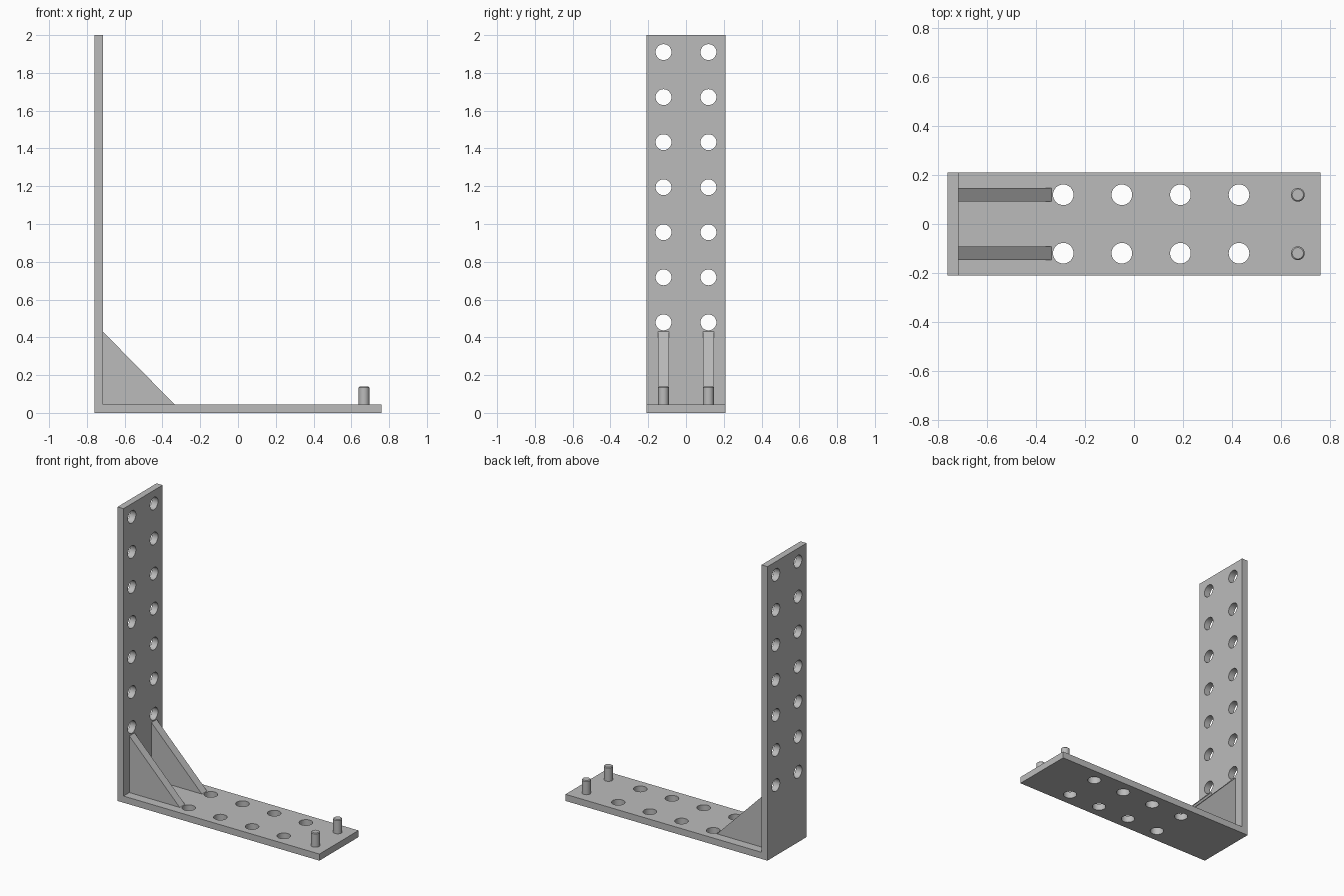
import bpy
import bmesh
from math import pi
from mathutils import Matrix, Vector

cube = bpy.data.objects.get("Cube")
if cube:
    bpy.data.objects.remove(cube, do_unlink=True)

grey = bpy.data.materials.new("plain grey")
grey.use_nodes = True
COLOUR = (0.5, 0.5, 0.5, 1)
grey.diffuse_color = COLOUR
grey.node_tree.nodes["Principled BSDF"].inputs["Base Color"].default_value = COLOUR

HALF_X, HALF_Y, HEIGHT, THICK = 0.76, 0.21, 2.0, 0.045
ROW_Y, HOLE_R, PITCH = 0.119, 0.042, 0.2385
WALL_X = -HALF_X + THICK


def finish(name, bm):
    bmesh.ops.recalc_face_normals(bm, faces=bm.faces)
    mesh = bpy.data.meshes.new(name)
    bm.to_mesh(mesh)
    bm.free()
    mesh.materials.append(grey)
    obj = bpy.data.objects.new(name, mesh)
    bpy.context.collection.objects.link(obj)
    return obj


def smooth(obj):
    bpy.ops.object.select_all(action='DESELECT')
    obj.select_set(True)
    bpy.context.view_layer.objects.active = obj
    bpy.ops.object.shade_smooth_by_angle(angle=pi / 6)


def prism(name, profile, y0, y1):
    """Extrude an (x, z) outline along y."""
    bm = bmesh.new()
    face = bm.faces.new([bm.verts.new((x, y0, z)) for x, z in profile])
    new = bmesh.ops.extrude_face_region(bm, geom=[face])["geom"]
    verts = [v for v in new if isinstance(v, bmesh.types.BMVert)]
    bmesh.ops.translate(bm, vec=(0, y1 - y0, 0), verts=verts)
    return finish(name, bm)


# L-shaped bracket: base plate and upright in one outline
bracket = prism("bracket", [(-HALF_X, 0), (HALF_X, 0), (HALF_X, THICK), (WALL_X, THICK),
                            (WALL_X, HEIGHT), (-HALF_X, HEIGHT)], -HALF_Y, HALF_Y)

# Two rows of round holes through both legs
bm = bmesh.new()
turn = Matrix.Rotation(pi / 2, 4, 'Y')
spots = []
for y in (-ROW_Y, ROW_Y):
    spots += [Matrix.Translation((-0.288 + i * PITCH, y, THICK / 2)) for i in range(4)]
    spots += [Matrix.Translation((-HALF_X + THICK / 2, y, 0.479 + i * PITCH)) @ turn
              for i in range(7)]
for spot in spots:
    bmesh.ops.create_cone(bm, cap_ends=True, segments=40, radius1=HOLE_R,
                          radius2=HOLE_R, depth=THICK * 3, matrix=spot)
cutter = finish("hole_cutter", bm)
cutter.hide_render = True

cut = bracket.modifiers.new("holes", 'BOOLEAN')
cut.operation = 'DIFFERENCE'
cut.solver = 'EXACT'
cut.object = cutter
bpy.context.view_layer.objects.active = bracket
bpy.ops.object.modifier_apply(modifier=cut.name)
bpy.data.objects.remove(cutter, do_unlink=True)
smooth(bracket)

# Triangular gussets and locating pins, one pair per side
for side, y in (("right", -ROW_Y), ("left", ROW_Y)):
    prism(side + "_gusset", [(WALL_X, THICK), (-0.336, THICK), (WALL_X, 0.43)],
          y - 0.028, y + 0.028)

    bm = bmesh.new()
    low, high, radius = THICK, 0.14, 0.028
    bmesh.ops.create_cone(bm, cap_ends=True, segments=32, radius1=radius, radius2=radius,
                          depth=high - low,
                          matrix=Matrix.Translation(Vector((0.667, y, (low + high) / 2))))
    rim = [e for e in bm.edges if all(v.co.z > high - 0.001 for v in e.verts)]
    bmesh.ops.bevel(bm, geom=rim, offset=0.005, segments=1, affect='EDGES')
    smooth(finish(side + "_pin", bm))
